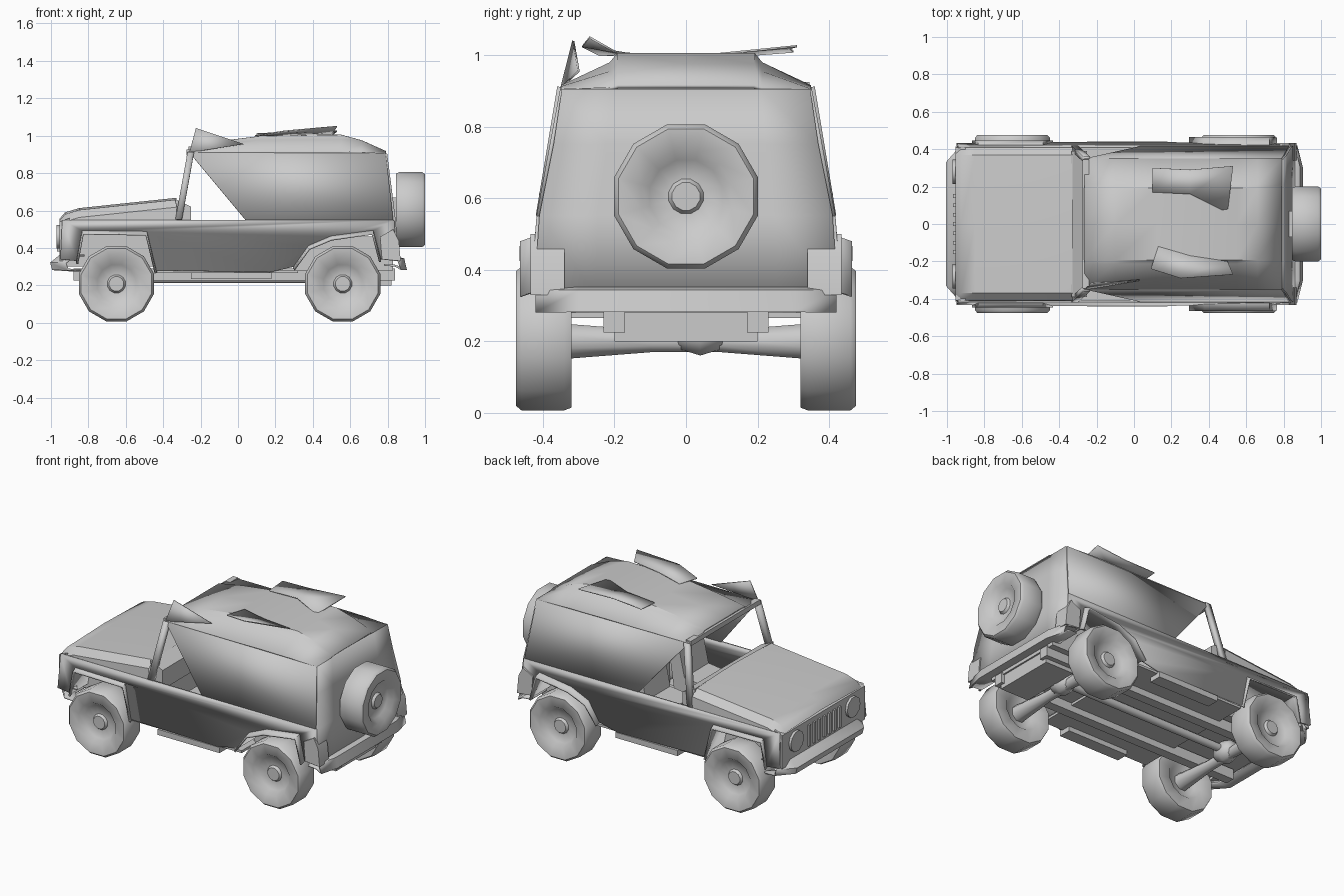
import bpy, bmesh, math
from mathutils import Vector

if "Cube" in bpy.data.objects:
    bpy.data.objects.remove(bpy.data.objects["Cube"])


def finish(name, verts, faces, thick=0.0, angle=35):
    me = bpy.data.meshes.new(name)
    me.from_pydata([tuple(v) for v in verts], [], faces)
    bm = bmesh.new()
    bm.from_mesh(me)
    bmesh.ops.remove_doubles(bm, verts=bm.verts, dist=0.0005)
    bmesh.ops.recalc_face_normals(bm, faces=bm.faces)
    bm.to_mesh(me)
    bm.free()
    ob = bpy.data.objects.new(name, me)
    bpy.context.collection.objects.link(ob)
    if thick:
        m = ob.modifiers.new("thickness", 'SOLIDIFY')
        m.thickness, m.offset = thick, 0
    bpy.ops.object.select_all(action='DESELECT')
    bpy.context.view_layer.objects.active = ob
    ob.select_set(True)
    bpy.ops.object.shade_smooth_by_angle(angle=math.radians(angle))
    return ob


def grid(name, rows, thick=0.0, angle=35):
    n = len(rows[0])
    faces = [(r * n + i, r * n + i + 1, (r + 1) * n + i + 1, (r + 1) * n + i)
             for r in range(len(rows) - 1) for i in range(n - 1)]
    return finish(name, [p for r in rows for p in r], faces, thick, angle)


def mirrored(x, half):
    # half section given as (y, z) from the outer edge to the centre
    return [(x, -y, z) for y, z in half] + [(x, y, z) for y, z in half[-2::-1]]


def extrude(name, prof, y0, y1):
    n = len(prof)
    v = [(x, y0, z) for x, z in prof] + [(x, y1, z) for x, z in prof]
    f = [tuple(range(n)), tuple(range(2 * n - 1, n - 1, -1))]
    f += [(i, (i + 1) % n, (i + 1) % n + n, i + n) for i in range(n)]
    return finish(name, v, f)


def box(name, x0, x1, y0, y1, z0, z1):
    return extrude(name, [(x0, z0), (x1, z0), (x1, z1), (x0, z1)], y0, y1)


def lathe(name, prof, centre, axis, seg=12, angle=50):
    # prof holds (radius, distance along axis)
    a = Vector(axis)
    u = Vector((0, 0, 1))
    w = a.cross(u)
    rows = []
    for r, t in prof:
        rows.append([Vector(centre) + a * t
                     + (u * math.cos(k) + w * math.sin(k)) * r
                     for k in [2 * math.pi * (i + .5) / seg for i in range(seg + 1)]])
    return grid(name, rows, 0, angle)


def side_y(z):
    return 0.432 - 0.07 * (z - 0.27) if z < 0.54 else 0.412 - 0.067 * (z - 0.55) / 0.36


def side_panel(name, prof, s):
    return finish(name, [(x, s * side_y(z), z) for x, z in prof],
                  [tuple(range(len(prof)))], 0.012)


# Wheels and spare wheel
TYRE = [(0, .03), (.09, .03), (.12, 0), (.2, 0), (.208, .02), (.208, .14), (.195, .155),
        (.13, .15), (.105, .12), (.05, .115), (.04, .13), (0, .13)]
for s, side in ((-1, "right"), (1, "left")):
    for x, end in ((-.65, "front"), (.56, "rear")):
        lathe(f"wheel_{end}_{side}", TYRE, (x, s * .32, .208), (0, s, 0))
lathe("spare_wheel", TYRE, (.845, 0, .605), (1, 0, 0))
box("spare_carrier", .80, .90, -.07, .07, .54, .67)

# Body sides with wheel arches, fender flares, upper sides, pillars, steps
F_ARCH = [(-.86, .33), (-.83, .49), (-.49, .485), (-.44, .28)]
R_ARCH = [(.30, .30), (.38, .41), (.50, .46), (.72, .49), (.76, .34)]
LOWER = [(-.95, .34)] + F_ARCH + [(.17, .27)] + R_ARCH + [
    (.85, .33), (.835, .55), (-.94, .55)]
UPPER = [(-.26, .91), (.79, .905), (.83, .55), (.04, .55)]
for s, side in ((-1, "right"), (1, "left")):
    side_panel(f"lower_side_{side}", LOWER, s)
    side_panel(f"upper_side_{side}", UPPER, s)
    for arch, end, out in ((F_ARCH, "front", .445), (R_ARCH, "rear", .463)):
        grid(f"fender_{end}_{side}",
             [[(x, s * y, z + dz) for x, z in arch]
              for y, dz in ((.27, 0), (.42, 0), (out, -.015))], .012)
    grid(f"windshield_pillar_{side}",
         [[(-.335 + d, s * .405, .55), (-.27 + d, s * .345, .91)] for d in (0, .035)], .03)
    box(f"side_step_{side}", -.25, .18, s * .36, s * .44, .235, .27)
    extrude(f"rear_corner_{side}", [(.77, .34), (.87, .33), (.86, .44), (.83, .50), (.76, .46)],
            s * .34, s * .434)
    lathe(f"headlight_{side}", [(0, 0), (.065, 0), (.065, .03), (.05, .03), (0, .015)],
          (-.94, s * .28, .46), (-1, 0, 0), 10)

# Hood, grille and cowl
grid("hood", [mirrored(x, [(.415, .50), (.410, t - .05), (.37, t - .01), (0, t)])
              for x, t in ((-.955, .555), (-.925, .59), (-.85, .613), (-.33, .668))])
extrude("grille_panel", [(-.955, .33), (-.90, .33), (-.90, .56), (-.955, .54)], -.41, .41)
for i in range(7):
    y = -.15 + i * .05
    box(f"grille_bar_{i + 1}", -.967, -.95, y - .01, y + .01, .38, .51)
extrude("dashboard", [(-.335, .50), (-.25, .50), (-.25, .62), (-.335, .66)], -.39, .39)

# Roof, windshield header and back panel
grid("roof", [mirrored(x, [(.348, e), (.21, m), (.19, t), (0, t)]) for x, e, m, t in
              ((-.265, .91, .925, .935), (-.1, .91, .95, .965), (.12, .91, .972, .993),
               (.55, .91, .975, 1.0), (.66, .907, .95, .97), (.79, .90, .905, .912))], .012)
box("windshield_header", -.275, -.24, -.345, .345, .895, .925)
grid("back_panel", [mirrored(x, [(y, z), (y * .6, z), (0, z)]) for x, y, z in
                    ((.79, .347, .905), (.81, .37, .75), (.835, .41, .55), (.855, .425, .33))], .015)

# Loose raised flaps on the roof
finish("roof_flap_front", [(-.225, -.315, 1.04), (-.26, -.348, .91), (.03, -.30, .955)],
       [(0, 1, 2)], .006)
grid("roof_flap_left", [[(.10, .17, 1.0), (.10, .30, 1.01)], [(.30, .16, 1.01), (.30, .29, 1.02)],
                        [(.50, .06, 1.0), (.53, .31, 1.025)]], .006)
grid("roof_flap_right", [[(.09, -.24, 1.0), (.13, -.12, 1.0)], [(.25, -.29, 1.025), (.3, -.17, 1.005)],
                         [(.53, -.27, 1.05), (.5, -.2, 1.01)]], .006)

# Bumpers
grid("front_bumper", [[(x, y, z) for x, z in ((-.9 + k, .28), (-.99 + k, .285), (-1.0 + k, .32),
                                            (-.95 + k, .36), (-.9 + k, .36))]
                      for y, k in ((-.42, .08), (-.33, 0), (.33, 0), (.42, .08))], .01)
grid("rear_bumper", [[(x, y, z) for x, z in ((.78, .31), (.84, .305), (.90 - k, .285),
                                           (.885 - k, .34), (.82, .36))]
                     for y, k in ((-.42, .03), (-.3, 0), (.3, 0), (.42, .03))], .01)

# Cabin floor and seats
box("floor", -.44, .32, -.42, .42, .265, .28)
box("rear_floor", .30, .83, -.27, .27, .28, .46)
for s, side in ((-1, "right"), (1, "left")):
    extrude(f"seat_{side}", [(-.10, .28), (.12, .28), (.18, .68), (.11, .68), (.06, .45), (-.10, .43)],
            s * .07, s * .31)

# Engine bay block, frame rails, axles and differentials
box("engine_block", -.92, -.36, -.27, .27, .30, .49)
for s, side in ((-1, "right"), (1, "left")):
    box(f"frame_rail_{side}", -.88, .84, s * .17, s * .23, .225, .29)
for x, end in ((-.65, "front"), (.56, "rear")):
    lathe(f"axle_{end}", [(0, -.36), (.055, -.36), (.033, -.1), (.033, .1), (.055, .36), (0, .36)],
          (x, 0, .2), (0, 1, 0), 8)
    lathe(f"differential_{end}", [(0, -.08), (.05, -.06), (.07, 0), (.05, .06), (0, .08)],
          (x, .04, .225), (0, 1, 0), 8)
lathe("drive_shaft", [(.025, -.6), (.025, .5)], (0, .04, .235), (1, 0, 0), 8)
box("fuel_tank", .62, .82, -.2, .2, .2, .3)
